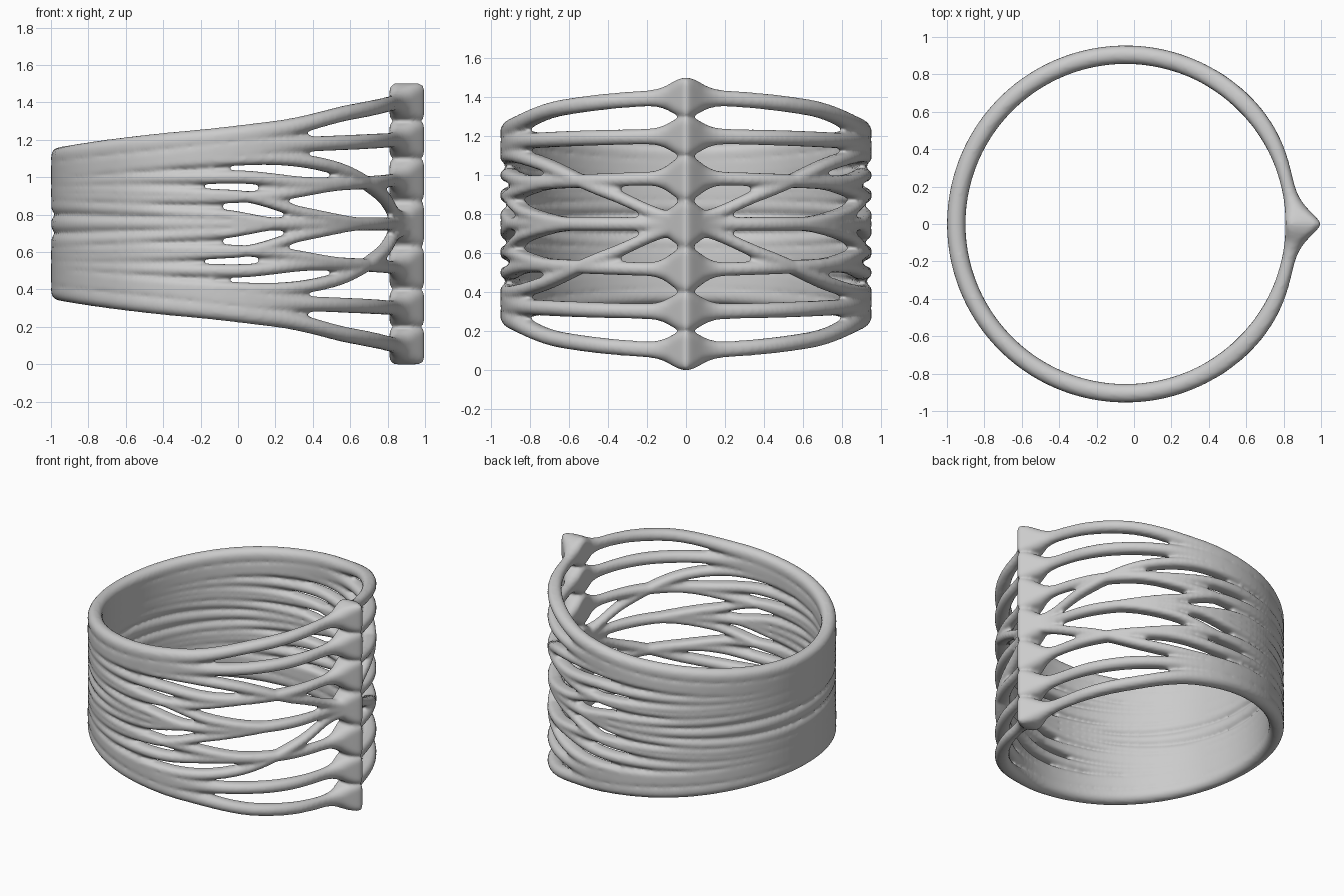
import bpy, bmesh, math

if "Cube" in bpy.data.objects:
    bpy.data.objects.remove(bpy.data.objects["Cube"])

CX, R_IN, MID = -0.045, 0.855, 0.75      # ring centre x, inner radius, mid height
STEPS, SIDES = 320, 16


def curve(keys, t):
    """Smooth interpolation through (t, value) keys."""
    n = len(keys)
    t = max(keys[0][0], min(keys[-1][0], t))

    def slope(i):
        if i in (0, n - 1):
            return 0.0
        return (keys[i + 1][1] - keys[i - 1][1]) / (keys[i + 1][0] - keys[i - 1][0])
    i = max(j for j in range(n - 1) if keys[j][0] <= t)
    (a, va), (b, vb) = keys[i], keys[i + 1]
    h = b - a
    s = (t - a) / h
    e = s * s * (3 - 2 * s)
    return (va + (vb - va) * e + h * s * (1 - s) ** 2 * slope(i)
            - h * s * s * (1 - s) * slope(i + 1))


def depth(f):
    """Radial thickness: pointed ridge at angle 0, thin beside it, even behind."""
    return .1 - .05 * math.exp(-(f / .4) ** 2) + .14 * math.exp(-(f / .11) ** 1.4)


def widen(f, start, end):
    s = max(0, min(1, (f - start) / (end - start)))
    return s * s * (3 - 2 * s)


def strand(bm, path, base, wide, span, flare, flip=False):
    """Sweep a rounded section round the ring along (x, z) points, same on both sides."""
    keys = [(math.acos(max(-1, min(1, (x - CX) / 0.905))), z) for x, z in path]
    t0 = keys[0][0]
    closed = t0 < 0.01
    count = STEPS if closed else STEPS + 1
    rings = []
    for i in range(count):
        t = t0 + (2 * math.pi - 2 * t0) * i / STEPS
        f = min(t, 2 * math.pi - t)
        d = depth(f)
        w = base + (wide - base) * widen(f, *span) + flare * math.exp(-(f / 0.11) ** 2)
        z = curve(keys, f)
        if flip:
            z = 2 * MID - z
        r = min(d / 2, w, 0.035 + 0.2 * f)
        ring = []
        for k in range(SIDES):
            a = (k + 0.5) * 2 * math.pi / SIDES
            c, s = math.cos(a), math.sin(a)
            rad = R_IN + d / 2 + math.copysign(d / 2 - r, c) + r * c
            h = math.copysign(w - r, s) + r * s
            ring.append(bm.verts.new((CX + rad * math.cos(t), rad * math.sin(t), z + h)))
        rings.append(ring)
    for i in range(count if closed else count - 1):
        p, q = rings[i], rings[(i + 1) % count]
        for k in range(SIDES):
            m = (k + 1) % SIDES
            bm.faces.new((p[k], p[m], q[m], q[k]))
    if not closed:
        bm.faces.new(rings[0])
        bm.faces.new(rings[-1])


def strand_pair(bm, *args):
    strand(bm, *args)
    strand(bm, *args, True)


BACK = (1.8, 3.0)        # angles over which the strands widen into the solid back
bm = bmesh.new()

# rim strand, and second strand that joins it as a wide band
strand_pair(bm, [(.86, 1.4), (.6, 1.347), (.2, 1.25), (-.3, 1.19), (-.95, 1.105)],
            .041, .056, (.9, 1.5), .061)
strand_pair(bm, [(.86, 1.2), (.4, 1.178), (.1, 1.16), (-.5, 1.085), (-.95, 1.04)],
            .04, .07, (1.0, 1.5), .064)
# third strand
strand_pair(bm, [(.86, .985), (.4, .965), (0, 1.0), (-.95, .97)], .035, .056, BACK, .082)
# diagonal rising from the ridge centre
strand_pair(bm, [(.86, .77), (.767, .91), (.5, 1.055), (.1, 1.1), (-.95, 1.0)],
            .035, .05, BACK, 0)
# branches: down from the third strand, up from the centre, rear one up from the centre
strand_pair(bm, [(.58, .96), (.2, .905), (-.3, .885), (-.95, .9)], .03, .056, BACK, 0)
strand_pair(bm, [(.7, .75), (.35, .81), (0, .9), (-.95, .93)], .03, .056, BACK, 0)
strand_pair(bm, [(.25, .75), (-.1, .8), (-.95, .85)], .03, .056, BACK, 0)
# centre strand
strand(bm, [(.86, MID), (-.95, MID)], .036, .056, BACK, .085)

bmesh.ops.recalc_face_normals(bm, faces=bm.faces)
mesh = bpy.data.meshes.new("woven_ring")
bm.to_mesh(mesh)
bm.free()
ring = bpy.data.objects.new("woven_ring", mesh)
bpy.context.collection.objects.link(ring)

# fuse the strands and soften the joints
fuse = ring.modifiers.new("fuse", 'REMESH')
fuse.mode = 'VOXEL'
fuse.voxel_size = 0.0125
fuse.use_smooth_shade = True
soft = ring.modifiers.new("soften", 'SMOOTH')
soft.factor = 0.5
soft.iterations = 4
